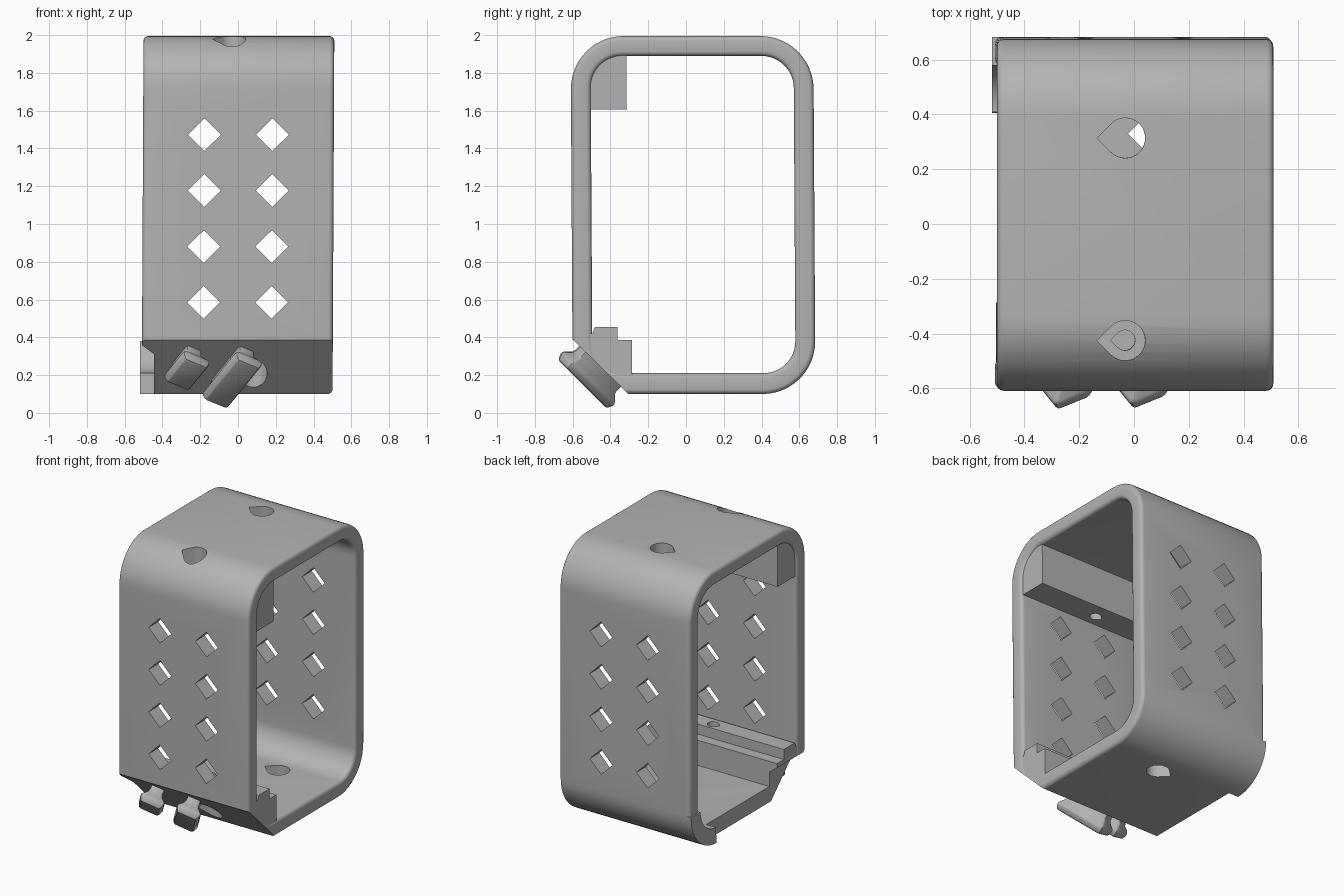
import bpy, bmesh, math
from mathutils import Vector

if "Cube" in bpy.data.objects:
    bpy.data.objects.remove(bpy.data.objects["Cube"])

grey = bpy.data.materials.new("plain grey")
grey.use_nodes = True
grey.diffuse_color = (0.45, 0.45, 0.45, 1)
grey.node_tree.nodes["Principled BSDF"].inputs["Base Color"].default_value = (0.45, 0.45, 0.45, 1)


def make_object(name, bm):
    bmesh.ops.recalc_face_normals(bm, faces=bm.faces)
    mesh = bpy.data.meshes.new(name)
    bm.to_mesh(mesh)
    bm.free()
    mesh.materials.append(grey)
    ob = bpy.data.objects.new(name, mesh)
    bpy.context.collection.objects.link(ob)
    return ob


def prism(name, outline, axis, lo, hi):
    """Extrude a 2D outline along one axis (0 = x, 1 = y, 2 = z)."""
    bm = bmesh.new()
    rings = []
    for d in (lo, hi):
        ring = []
        for p in outline:
            co = list(p)
            co.insert(axis, d)
            ring.append(bm.verts.new(co))
        rings.append(ring)
        bm.faces.new(ring)
    n = len(outline)
    for i in range(n):
        j = (i + 1) % n
        bm.faces.new((rings[0][i], rings[0][j], rings[1][j], rings[1][i]))
    return make_object(name, bm)


def rounded_rect(y0, y1, z0, z1, r, seg=12):
    pts = []
    corners = ((y1 - r, z1 - r), (y0 + r, z1 - r), (y0 + r, z0 + r), (y1 - r, z0 + r))
    for k, (cy, cz) in enumerate(corners):
        for i in range(seg + 1):
            a = math.pi / 2 * (k + i / seg)
            pts.append((cy + r * math.cos(a), cz + r * math.sin(a)))
    return pts


def teardrop(cx, cy, r, seg=28):
    """Circle with a pointed tip towards -x."""
    pts = [(cx - r * math.sqrt(2), cy)]
    for i in range(seg + 1):
        a = -0.75 * math.pi + 1.5 * math.pi * i / seg
        pts.append((cx + r * math.cos(a), cy + r * math.sin(a)))
    return pts


def boolean(target, other, operation):
    mod = target.modifiers.new("boolean", 'BOOLEAN')
    mod.operation = operation
    mod.solver = 'EXACT'
    mod.object = other
    bpy.context.view_layer.objects.active = target
    bpy.ops.object.modifier_apply(modifier=mod.name)
    bpy.data.objects.remove(other)


# Rounded frame with softened rims
HALF = 0.505
outer = rounded_rect(-0.605, 0.68, 0.10, 1.995, 0.28)
inner = rounded_rect(-0.50, 0.575, 0.21, 1.89, 0.17)
bm = bmesh.new()
loops = [[bm.verts.new((x, y, z)) for y, z in pts]
         for x, pts in ((-HALF, outer), (HALF, outer), (HALF, inner), (-HALF, inner))]
n = len(outer)
for k in range(4):
    a, b = loops[k], loops[(k + 1) % 4]
    for i in range(n):
        j = (i + 1) % n
        bm.faces.new((a[i], a[j], b[j], b[i]))
rims = [bm.edges.get((lp[i], lp[(i + 1) % n])) for lp in loops for i in range(n)]
bmesh.ops.bevel(bm, geom=rims, offset=0.025, segments=4, profile=0.5, affect='EDGES')
frame = make_object("frame", bm)

# Screw block at the top, stepped block at the bottom
top_block = [(-0.55, 1.605), (-0.31, 1.605), (-0.31, 1.93), (-0.43, 1.93), (-0.55, 1.8)]
step_block = [(-0.55, 0.42), (-0.50, 0.42), (-0.485, 0.455), (-0.365, 0.455), (-0.365, 0.385),
              (-0.29, 0.385), (-0.29, 0.16), (-0.55, 0.16)]
boolean(frame, prism("top_block", top_block, 0, -0.49, 0.49), 'UNION')
boolean(frame, prism("step_block", step_block, 0, -0.5, 0.5), 'UNION')

# Sloped cut along the lower front edge
slope = [(-0.80, 0.385), (-0.60, 0.385), (-0.31, 0.10), (-0.31, -0.1), (-0.80, -0.1)]
boolean(frame, prism("slope_cutter", slope, 0, -0.7, 0.7), 'DIFFERENCE')

# Notch on the lower right end, stopping at the back corner
notch = [(-0.7, 0.505), (-0.44, 0.31), (-0.44, -0.1), (-0.7, -0.1)]
boolean(frame, prism("notch_cutter", notch, 1, -0.8, 0.42), 'DIFFERENCE')

# Square-edged lip around the lower back corner
start = 3 * 13
lip = outer[start:start + 13] + inner[start:start + 13][::-1]
boolean(frame, prism("corner_lip", lip, 0, -0.515, -0.42), 'UNION')

# Diamond holes through the front and back walls
D = 0.087
for x in (-0.18, 0.18):
    for row in range(4):
        z = 0.585 + 0.296 * row
        diamond = [(x - D, z), (x, z - D), (x + D, z), (x, z + D)]
        boolean(frame, prism("diamond_cutter", diamond, 1, -1, 1), 'DIFFERENCE')

# Teardrop screw holes: (x, y, radius, z from, z to)
for x, y, r, lo, hi in (
        (-0.037, 0.32, 0.073, 1.7, 2.2), (-0.037, -0.42, 0.073, 1.76, 2.2),
        (-0.037, -0.42, 0.037, 1.5, 1.8), (0.085, 0.325, 0.073, -0.1, 0.3),
        (0.085, -0.42, 0.073, -0.1, 0.33), (0.085, -0.42, 0.037, 0.3, 0.6)):
    boolean(frame, prism("screw_cutter", teardrop(x, y, r), 2, lo, hi), 'DIFFERENCE')

# Slight lean of the whole frame
for v in frame.data.vertices:
    v.co.x += 0.005 * (v.co.z - 1)
    v.co.y -= 0.006 * (v.co.z - 1)


# Slanted cleats standing out from the slope
def cleat(name, x, drop, length, foot):
    out = Vector((0, -1, -1)).normalized()
    up = Vector((0, -1, 1)).normalized()
    side = Vector((1, 0, 0))
    along = (side * 0.5 + up * 0.866).normalized()
    across = (side * 0.866 - up * 0.5).normalized()
    base = Vector((x, -0.455, 0.2425)) + up * drop
    bm = bmesh.new()
    rings = []
    for height, width, trim in ((-0.03, 0.09, 0.03), (0.04, 0.09, 0.03),
                                (0.085, 0.17, 0), (0.13, 0.13, 0.01)):
        ring = []
        for s, t in ((-1, -1), (1, -1), (1, 1), (-1, 1)):
            end = length / 2 - trim
            ring.append(bm.verts.new(base + out * height + across * (s * width / 2) + along * (t * end)))
        rings.append(ring)
    for a, b in zip(rings, rings[1:]):
        for i in range(4):
            j = (i + 1) % 4
            bm.faces.new((a[i], a[j], b[j], b[i]))
    bm.faces.new(rings[0])
    bm.faces.new(rings[-1])
    bmesh.ops.recalc_face_normals(bm, faces=bm.faces)
    bmesh.ops.bevel(bm, geom=bm.edges[:], offset=0.012, segments=2, profile=0.5, affect='EDGES')
    return make_object(name, bm)


cleats = [cleat("right_cleat", -0.27, 0.07, 0.22, 0), cleat("left_cleat", -0.03, 0.0, 0.37, 0)]

for ob in [frame] + cleats:
    bpy.ops.object.select_all(action='DESELECT')
    ob.select_set(True)
    bpy.context.view_layer.objects.active = ob
    bpy.ops.object.shade_smooth_by_angle(angle=math.radians(32))
